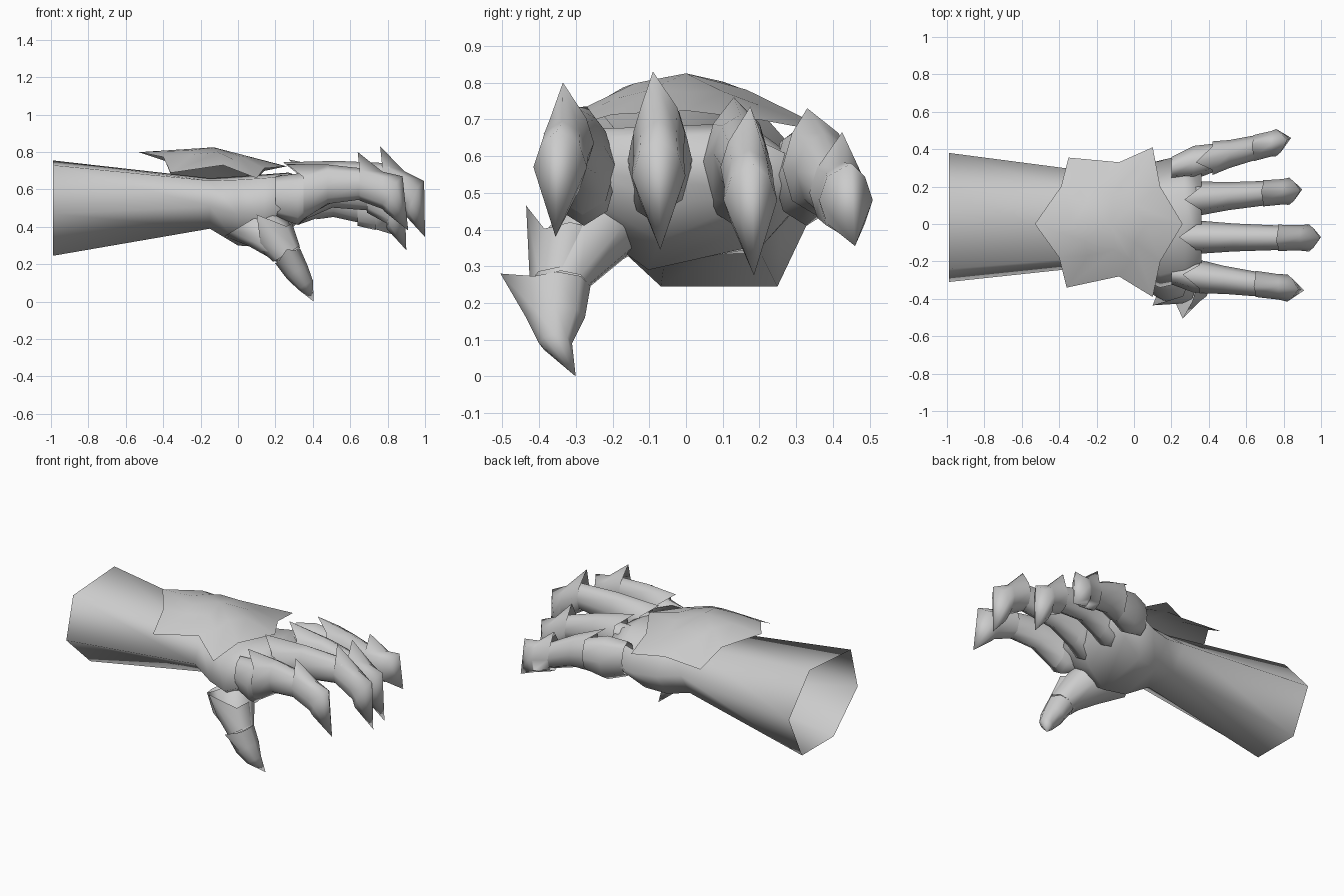
import bpy, bmesh
from math import sin, cos, pi
from mathutils import Vector as V

cube = bpy.data.objects.get("Cube")
if cube:
    bpy.data.objects.remove(cube)

steel = bpy.data.materials.new("grey steel")
steel.use_nodes = True
GREY = (0.6, 0.6, 0.6, 1)
steel.diffuse_color = GREY
steel.node_tree.nodes["Principled BSDF"].inputs["Base Color"].default_value = GREY


def finish(name, bm):
    """Turn a bmesh into a smooth steel object."""
    mesh = bpy.data.meshes.new(name)
    bm.to_mesh(mesh)
    bm.free()
    mesh.materials.append(steel)
    for p in mesh.polygons:
        p.use_smooth = True
    ob = bpy.data.objects.new(name, mesh)
    bpy.context.collection.objects.link(ob)


def loft(name, rings, tip=None, cap=False):
    """Skin matching rings, ending in a point or a flat cap if asked."""
    bm = bmesh.new()
    rows = [[bm.verts.new(p) for p in r] for r in rings]
    n = len(rows[0])
    for a, b in zip(rows, rows[1:]):
        for i in range(n):
            j = (i + 1) % n
            bm.faces.new((a[i], a[j], b[j], b[i]))
    if tip:
        end = bm.verts.new(tip)
        for i in range(n):
            bm.faces.new((rows[-1][i], rows[-1][(i + 1) % n], end))
    if cap:
        bm.faces.new(rows[-1])
    bmesh.ops.recalc_face_normals(bm, faces=bm.faces)
    finish(name, bm)


def ring(centre, up, side, spike=None, n=8):
    """Oval ring whose first point can be pulled out to a spike."""
    c = V(centre)
    pts = [c + up * cos(2 * pi * i / n) + side * sin(2 * pi * i / n) for i in range(n)]
    if spike:
        pts[0] = V(spike)
    return pts


# Forearm and palm: one six-sided tube, open at the cuff
HEX = [(-.8, .9), (-1, -.12), (-.3, -1), (.62, -1), (1, .08), (.4, 1)]
sections = [  # x, y low, y high, z low, z high, lift of the outer lower edge
    (-.99, -.31, .38, .245, .755, 0),
    (-.15, -.22, .27, .39, .66, 0),
    (0, -.28, .30, .30, .67, .05),
    (.14, -.34, .34, .29, .68, .07),
    (.27, -.31, .37, .37, .69, .07),
    (.36, -.25, .34, .47, .66, .03),
]
loft("forearm_and_palm",
     [[V((x, (a + b) / 2 + u * (b - a) / 2,
          (c + d) / 2 + w * (d - c) / 2 + (lift if u > .5 and w < 0 else 0)))
       for u, w in HEX] for x, a, b, c, d, lift in sections], cap=True)


# Fingers: a knuckle root, a spiked sleeve and a spiked, hooked claw
def finger(name, s1, s2, s3, tip):
    s1, s2, s3 = V(s1), V(s2), V(s3)

    def oval(x, top, bottom, w, spike=None, lean=0):
        y = s1.y + (s3.y - s1.y) * (x - s1.x) / (s3.x - s1.x)
        h = (top - bottom) / 2
        return ring((x, y, top - h), V((lean, 0, h)), V((0, w, 0)), spike)

    z2 = s2.z - .07
    mid = (s1.x + s2.x) / 2 + .03
    loft(name + "_root", [
        oval(.2, .67, .45, .06),
        oval(.32, .685, .41, .09),
        oval(mid - .04, (s1.z + z2) / 2 - .02, (s1.z + z2) / 2 - .2, .07)])
    loft(name + "_knuckle_plate", [
        oval(s1.x + .09, s1.z - .03, .44, .09, s1),
        oval(mid, (s1.z + z2) / 2, (s1.z + z2) / 2 - .21, .075),
        oval(s2.x + .05, z2 - .02, z2 - .18, .064)])
    bend = s2.x + .55 * (s3.x - s2.x)
    low = (s2.z + s3.z) / 2 - .04
    loft(name + "_claw", [
        oval(s2.x + .01, z2, z2 - .19, .07, s2),
        oval(bend, low, low - .2, .068),
        oval(s3.x - .06, s3.z - .01, s3.z - .19, .073, s3, .035)], tip)


finger("index", (.26, -.27, .735), (.64, -.335, .80), (.88, -.35, .67), (.91, -.355, .38))
finger("middle", (.24, -.07, .745), (.76, -.09, .83), (.995, -.075, .645), (1, -.07, .345))
finger("ring", (.27, .13, .76), (.68, .175, .735), (.89, .18, .58), (.9, .185, .275))
finger("little", (.33, .33, .73), (.63, .425, .665), (.82, .45, .58), (.84, .46, .355))


# Thumb: a root, a spiked sleeve and a long claw pointing down
across = V((.83, 0, .5))
out = V((0, -1, 0))
loft("thumb_base", [
    ring((.06, -.17, .43), out * .13, across * .16),
    ring((.16, -.27, .365), out * .14, across * .13),
    ring((.27, -.34, .25), out * .075, across * .075)])
loft("thumb_plate", [
    ring((.19, -.315, .36), out * .1, across * .12, (.1, -.435, .465)),
    ring((.26, -.345, .255), out * .08, across * .085)])
loft("thumb_claw", [
    ring((.265, -.35, .245), out * .09, across * .08, (.26, -.505, .28)),
    ring((.315, -.355, .16), out * .08, across * .068),
    ring((.36, -.355, .09), out * .045, across * .048)], (.405, -.3, 0))

# Wrist guard: thin star-shaped sheet curved over the back of the hand
outline = [(-.53, 0), (-.39, .2), (-.35, .355), (-.08, .33), (.1, .41), (.14, .2), (.26, 0),
           (.14, -.2), (.1, -.39), (-.08, -.28), (-.36, -.34), (-.4, -.18)]


def guard_point(x, y):
    ridge = .825 - (.065 * (-.13 - x) if x < -.13 else .26 * (x + .13))
    return V((x, y, max(ridge - (1.4 if y > 0 else 1.05) * y * y, .66)))


bm = bmesh.new()
centre = bm.verts.new(guard_point(-.13, 0))
outer = [bm.verts.new(guard_point(x, y)) for x, y in outline]
inner = [bm.verts.new(guard_point((x - .13) / 2, y / 2)) for x, y in outline]
for i in range(len(outline)):
    j = (i + 1) % len(outline)
    # the outline runs clockwise from above, so this order faces up
    bm.faces.new((centre, inner[j], inner[i]))
    bm.faces.new((inner[i], inner[j], outer[j], outer[i]))
finish("wrist_guard", bm)
